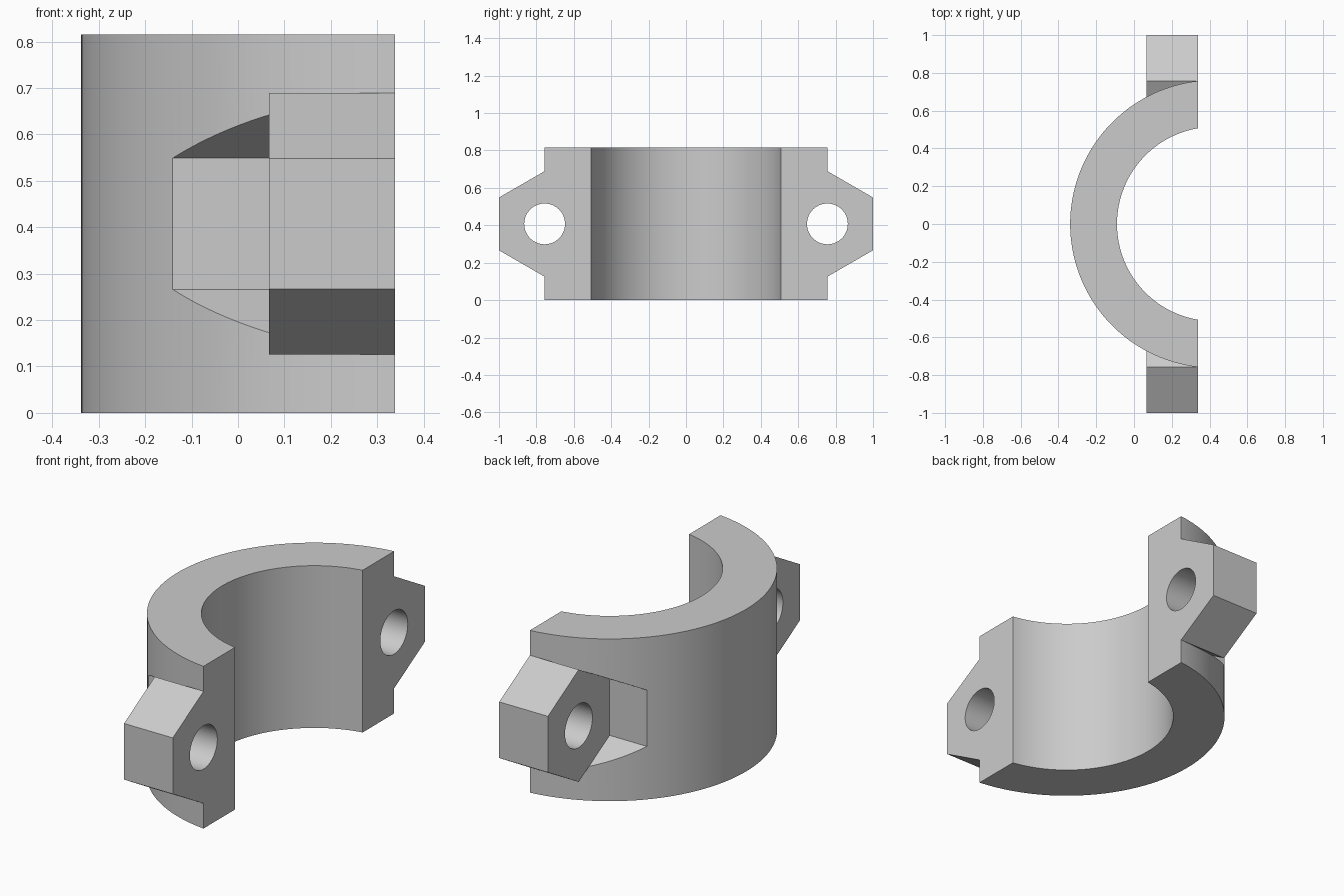
import bpy
import bmesh
from math import radians
from mathutils import Matrix, Vector

cube = bpy.data.objects.get("Cube")
if cube:
    bpy.data.objects.remove(cube, do_unlink=True)

HEIGHT = 0.815
MID_Z = HEIGHT / 2
RING_X = 0.424          # axis of the bore
OUTER_R, INNER_R = 0.762, 0.514
SPLIT_X = 0.338         # flat mating face
LUG_X = 0.067           # outer face of the lugs
LUG_Y = 0.756
HEX_R = 0.282
HOLE_R = 0.109

grey = bpy.data.materials.new("light grey")
grey.use_nodes = True
grey.diffuse_color = (0.6, 0.6, 0.6, 1)
grey.node_tree.nodes["Principled BSDF"].inputs["Base Color"].default_value = (0.6, 0.6, 0.6, 1)


def make_object(name, bm):
    mesh = bpy.data.meshes.new(name)
    bm.to_mesh(mesh)
    bm.free()
    mesh.materials.append(grey)
    obj = bpy.data.objects.new(name, mesh)
    bpy.context.collection.objects.link(obj)
    return obj


def cylinder(name, radius, sides, z0, z1, x):
    """Upright cylinder."""
    bm = bmesh.new()
    bmesh.ops.create_cone(bm, cap_ends=True, segments=sides, radius1=radius,
                          radius2=radius, depth=z1 - z0,
                          matrix=Matrix.Translation((x, 0, (z0 + z1) / 2)))
    return make_object(name, bm)


def prism_x(name, radius, sides, x0, x1, y):
    """Prism along x with one corner straight up."""
    bm = bmesh.new()
    place = Matrix.Translation(((x0 + x1) / 2, y, MID_Z)) @ Matrix.Rotation(radians(90), 4, "Y")
    bmesh.ops.create_cone(bm, cap_ends=True, segments=sides, radius1=radius,
                          radius2=radius, depth=x1 - x0, matrix=place)
    # turn so that a corner lies on the vertical centre line
    top = max(v.co.z for v in bm.verts)
    if top < MID_Z + radius * 0.99:
        bmesh.ops.rotate(bm, verts=bm.verts, cent=Vector((0, y, MID_Z)),
                         matrix=Matrix.Rotation(radians(180 / sides), 3, "X"))
    return make_object(name, bm)


def boolean(target, tool, operation):
    mod = target.modifiers.new(tool.name, "BOOLEAN")
    mod.operation = operation
    mod.solver = "EXACT"
    mod.object = tool
    bpy.context.view_layer.objects.active = target
    bpy.ops.object.modifier_apply(modifier=mod.name)
    bpy.data.objects.remove(tool, do_unlink=True)


# Clamp body and its lugs
clamp = cylinder("clamp_half", OUTER_R, 160, 0, HEIGHT, RING_X)
for side in (-1, 1):
    y = side * LUG_Y
    boolean(clamp, prism_x("lug", HEX_R, 6, 0, 0.5, y), "UNION")
    # hexagonal spanner pocket behind each lug
    boolean(clamp, prism_x("pocket", HEX_R + 0.0005, 6, -0.6, LUG_X, y), "DIFFERENCE")
    # bolt hole
    boolean(clamp, prism_x("bolt_hole", HOLE_R, 64, -0.5, 0.7, y), "DIFFERENCE")

# Bore
boolean(clamp, cylinder("bore", INNER_R, 160, -0.2, HEIGHT + 0.2, RING_X), "DIFFERENCE")

# Flat mating face
bm = bmesh.new()
bmesh.ops.create_cube(bm, size=3, matrix=Matrix.Translation((SPLIT_X + 1.5, 0, MID_Z)))
boolean(clamp, make_object("split_cutter", bm), "DIFFERENCE")

# Smooth curved walls, sharp edges
bpy.ops.object.select_all(action="DESELECT")
clamp.select_set(True)
bpy.context.view_layer.objects.active = clamp
bpy.ops.object.shade_smooth_by_angle(angle=radians(25))
